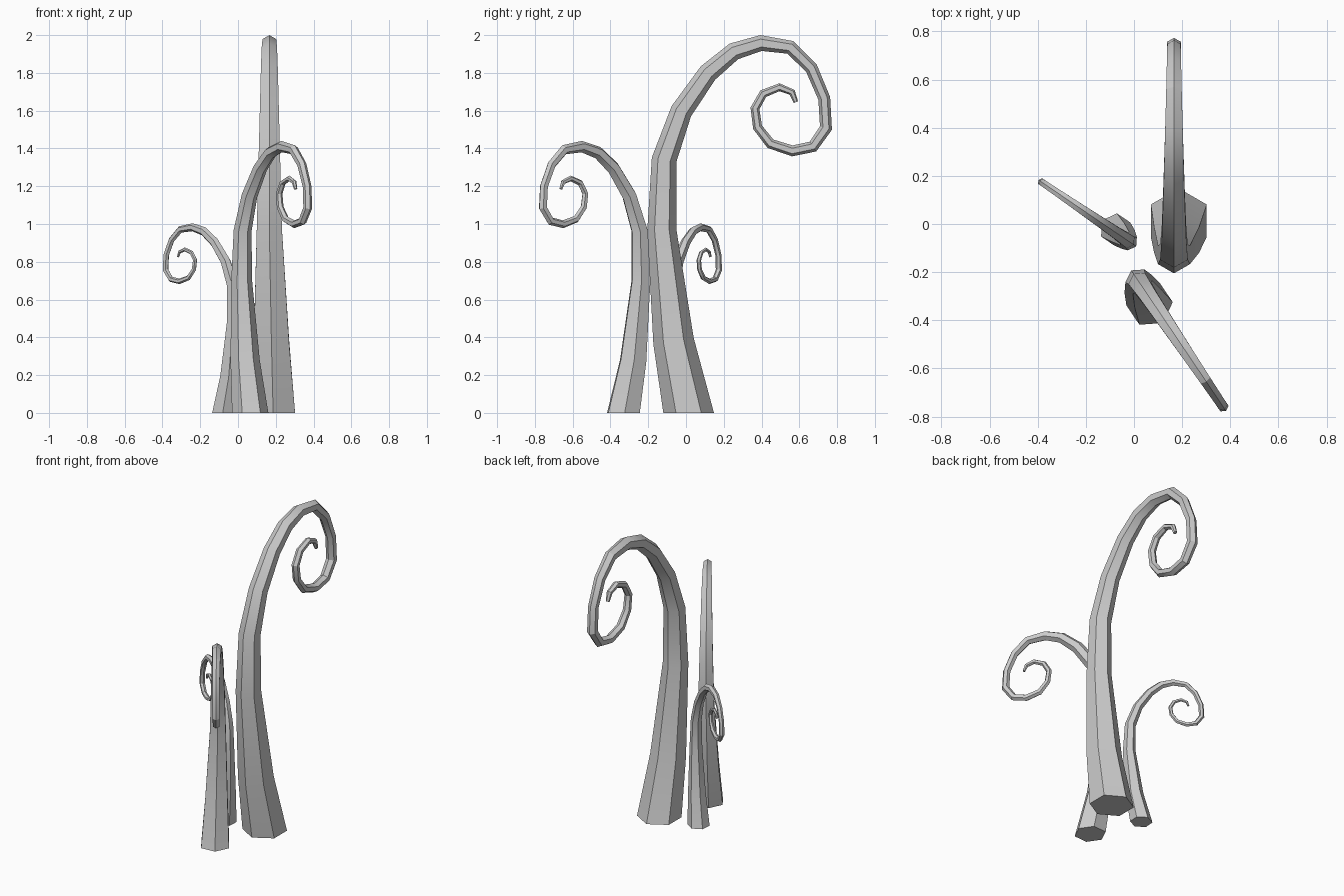
import bpy, bmesh, math
from mathutils import Vector

if "Cube" in bpy.data.objects:
    bpy.data.objects.remove(bpy.data.objects["Cube"])

# Spine of one tentacle: sideways offset, forward, up, radius
SPINE = [
    (.02, .014, 0, .134), (.011, -.066, .38, .108), (0, -.128, .97, .077),
    (0, -.116, 1.34, .066), (0, -.025, 1.597, .058), (0, .117, 1.80, .052),
    (0, .254, 1.914, .047), (0, .397, 1.958, .042), (0, .553, 1.935, .037),
    (0, .664, 1.825, .034), (0, .732, 1.665, .032), (0, .741, 1.508, .033),
    (0, .672, 1.41, .031), (0, .563, 1.387, .029), (0, .447, 1.425, .027),
    (0, .379, 1.512, .025), (0, .365, 1.612, .024), (0, .409, 1.69, .023),
    (0, .495, 1.724, .021), (0, .562, 1.697, .018), (0, .582, 1.645, .012),
]
SIDES = 6


def tentacle(name, location, heading, scale):
    bm = bmesh.new()
    pts = [Vector(p[:3]) for p in SPINE]
    rings = []
    for i, p in enumerate(pts):
        # Ring square to the spine, with the base lying flat on the ground
        a = (p - pts[i - 1]).normalized() if i else Vector((0, 0, 1))
        b = (pts[i + 1] - p).normalized() if 0 < i < len(pts) - 1 else a
        t = a + b
        n = Vector((0, t.z, -t.y)).normalized()
        r = SPINE[i][3]
        ring = []
        for k in range(SIDES):
            ang = math.tau * k / SIDES
            ring.append(bm.verts.new(p + r * (math.cos(ang) * n + math.sin(ang) * Vector((1, 0, 0)))))
        rings.append(ring)
    for lo, hi in zip(rings, rings[1:]):
        for k in range(SIDES):
            j = (k + 1) % SIDES
            bm.faces.new((lo[k], lo[j], hi[j], hi[k]))
    # Base and tip caps
    bm.faces.new(rings[0])
    bm.faces.new(rings[-1])
    bmesh.ops.recalc_face_normals(bm, faces=bm.faces)
    mesh = bpy.data.meshes.new(name)
    bm.to_mesh(mesh)
    bm.free()
    ob = bpy.data.objects.new(name, mesh)
    bpy.context.collection.objects.link(ob)
    ob.location = location
    ob.rotation_euler.z = math.radians(heading - 90)
    ob.scale = (scale,) * 3
    bpy.ops.object.select_all(action='DESELECT')
    ob.select_set(True)
    bpy.context.view_layer.objects.active = ob
    bpy.ops.object.shade_smooth_by_angle(angle=math.radians(30))


# One curled form repeated at three sizes
tentacle("large_tentacle", (.166, 0, 0), 90, 1.0)
tentacle("medium_tentacle", (.071, -.315, 0), -56, .72)
tentacle("small_tentacle", (-.076, -.035, 0), 145.8, .502)
